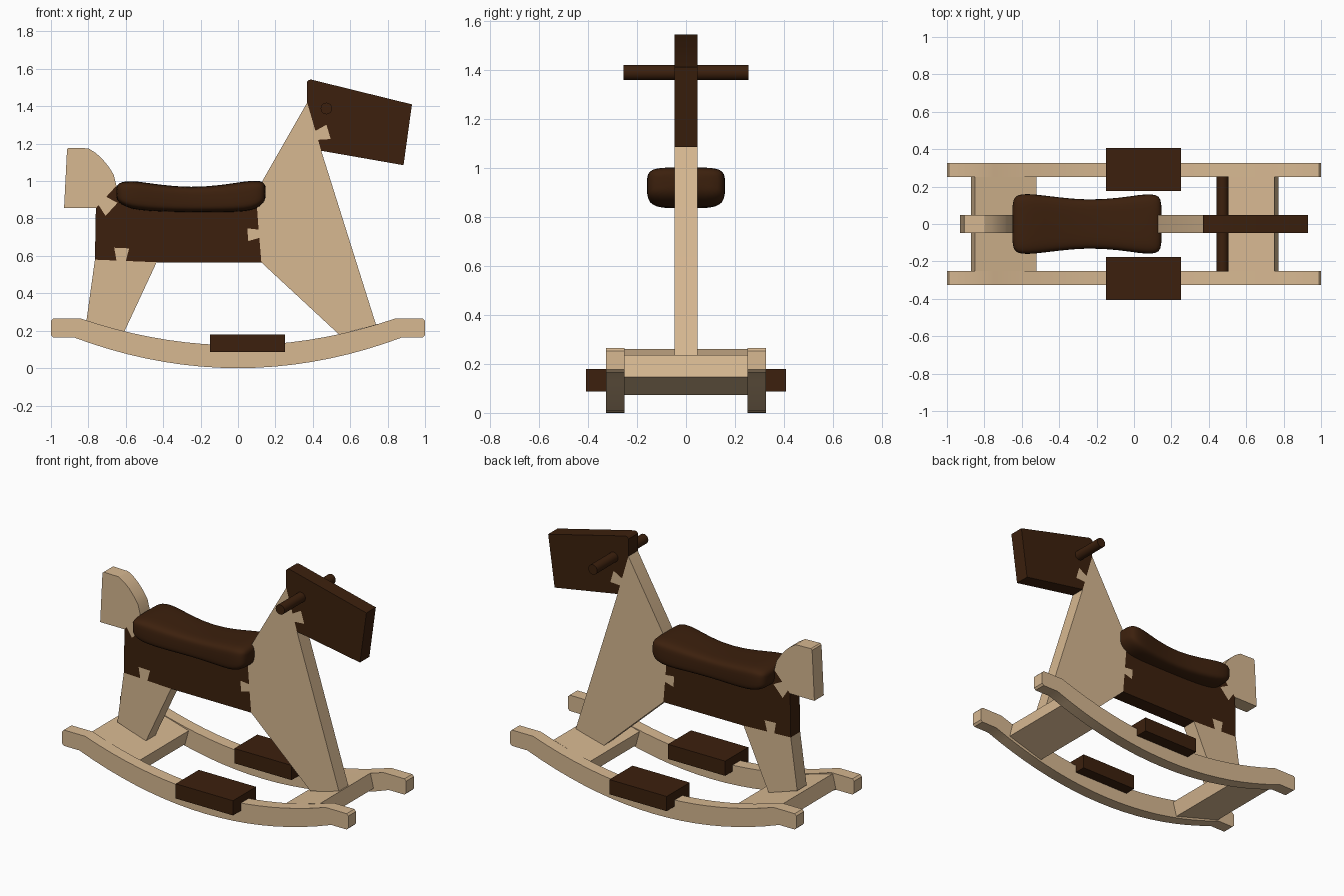
import bpy, bmesh, math
from mathutils import Vector

if "Cube" in bpy.data.objects:
    bpy.data.objects.remove(bpy.data.objects["Cube"])


def material(name, rgb):
    m = bpy.data.materials.new(name)
    m.diffuse_color = (*rgb, 1)
    m.use_nodes = True
    m.node_tree.nodes["Principled BSDF"].inputs["Base Color"].default_value = m.diffuse_color
    return m


LIGHT = material("light wood", (0.68, 0.48, 0.285))
DARK = material("dark wood", (0.045, 0.0145, 0.004))


def finish(bm, name, mat, angle=30):
    bmesh.ops.recalc_face_normals(bm, faces=bm.faces)
    me = bpy.data.meshes.new(name)
    bm.to_mesh(me)
    bm.free()
    ob = bpy.data.objects.new(name, me)
    bpy.context.collection.objects.link(ob)
    me.materials.append(mat)
    bpy.ops.object.select_all(action='DESELECT')
    ob.select_set(True)
    bpy.context.view_layer.objects.active = ob
    bpy.ops.object.shade_smooth_by_angle(angle=math.radians(angle))
    return ob


def board(name, pts, y0, y1, mat):
    """Extrude an x-z profile from y0 to y1."""
    bm = bmesh.new()
    face = bm.faces.new([bm.verts.new((x, y0, z)) for x, z in pts])
    ext = bmesh.ops.extrude_face_region(bm, geom=[face])
    for v in ext["geom"]:
        if isinstance(v, bmesh.types.BMVert):
            v.co.y = y1
    caps = [f for f in bm.faces if len(f.verts) > 4]
    bmesh.ops.triangulate(bm, faces=caps)
    return finish(bm, name, mat)


def dovetail(p, q, at, w_in, w_out, depth):
    """Joint line from p to q with a flared tab on its right-hand side."""
    p, q = Vector(p), Vector(q)
    t = (q - p).normalized()
    n = Vector((t.y, -t.x))
    c = p.lerp(q, at)
    pts = [p, c - t * w_in / 2, c - t * w_out / 2 + n * depth,
           c + t * w_out / 2 + n * depth, c + t * w_in / 2, q]
    return [tuple(v) for v in pts]


# Joint lines shared by neighbouring boards
leg_joint = dovetail((-0.435, 0.566), (-0.765, 0.58), 0.575, 0.05, 0.08, 0.068)
tail_joint = dovetail((-0.76, 0.855), (-0.65, 0.975), 0.32, 0.06, 0.095, 0.066)
chest_joint = dovetail((0.125, 0.565), (0.1, 0.86), 0.52, 0.045, 0.068, -0.06)
head_joint = dovetail((0.37, 1.42), (0.445, 1.162), 0.68, 0.05, 0.08, -0.066)

T = 0.047  # half thickness of the horse boards

# Horse body boards
board("rear_leg", [(-0.81, 0.255), (-0.61, 0.19)] + leg_joint, -T, T, LIGHT)
board("body", leg_joint[::-1] + chest_joint[:-1] + [(0.1, 0.88), (-0.6, 0.88)]
      + tail_joint[::-1], -T, T, DARK)
board("tail", [(-0.93, 0.855)] + tail_joint
      + [(-0.665, 1.035), (-0.69, 1.075), (-0.725, 1.118), (-0.76, 1.15),
         (-0.8, 1.175), (-0.905, 1.178), (-0.914, 1.17)], -T, T, LIGHT)
board("neck_and_front_leg", chest_joint + [(0.13, 1.0)] + head_joint
      + [(0.738, 0.232), (0.54, 0.18)], -T, T, LIGHT)
board("head", head_joint + [(0.885, 1.085), (0.93, 1.41), (0.39, 1.543),
                            (0.378, 1.54), (0.368, 1.53)], -T, T, DARK)

# Rockers: two arcs with flat rounded tips
N = 18
top = [(x, 0.122 + 0.143 * (x / 0.84) ** 2)
       for x in (-0.84 + 1.68 * i / N for i in range(N + 1))]
low = [(x, 0.165 * (x / 0.88) ** 2)
       for x in (0.88 - 1.76 * i / N for i in range(N + 1))]
r = 0.012
rocker = ([(-1, 0.165 + r), (-1, 0.265 - r), (-1 + r, 0.265)] + top
          + [(1 - r, 0.265), (1, 0.265 - r), (1, 0.165 + r), (1 - r, 0.165)]
          + low + [(-1 + r, 0.165)])
for side, name in ((-1, "front"), (1, "back")):
    board(name + "_rocker", rocker, side * 0.25, side * 0.327, LIGHT)
    # Foot rest straddling the rocker
    board(name + "_foot_rest", [(-0.15, 0.087), (0.25, 0.087), (0.25, 0.18), (-0.15, 0.18)],
          side * 0.177, side * 0.407, DARK)

# Cross planks between the rockers
board("front_cross_plank", [(0.5, 0.165), (0.75, 0.237), (0.772, 0.146), (0.525, 0.072)],
      -0.252, 0.252, LIGHT)
board("rear_cross_plank", [(-0.52, 0.165), (-0.85, 0.26), (-0.872, 0.17), (-0.545, 0.074)],
      -0.252, 0.252, LIGHT)

# Handle through the head
handle = [(0.473 + 0.031 * math.cos(a), 1.388 + 0.031 * math.sin(a))
          for a in (2 * math.pi * i / 24 for i in range(24))]
board("handle", handle, -0.255, 0.255, DARK)

# Padded seat: rounded sections (x, half width, bottom, top) joined along x
sections = [(-0.652, 0.11, 0.91, 0.97), (-0.638, 0.15, 0.885, 0.99),
            (-0.6, 0.161, 0.86, 1.0), (-0.54, 0.161, 0.845, 1.0),
            (-0.42, 0.145, 0.836, 0.98), (-0.25, 0.127, 0.834, 0.965),
            (-0.08, 0.139, 0.834, 0.979), (0.04, 0.159, 0.836, 1.0),
            (0.1, 0.16, 0.852, 1.003), (0.135, 0.15, 0.88, 0.997),
            (0.149, 0.115, 0.91, 0.975)]
bm = bmesh.new()
rings = []
for x, w, z0, z1 in sections:
    ring = []
    for i in range(24):
        a = 2 * math.pi * (i + 0.5) / 24
        c, s = math.cos(a), math.sin(a)
        y = math.copysign(abs(c) ** 0.42, c) * w
        z = (z0 + z1) / 2 + math.copysign(abs(s) ** 0.42, s) * (z1 - z0) / 2
        ring.append(bm.verts.new((x, y, z)))
    rings.append(ring)
for a, b in zip(rings, rings[1:]):
    for i in range(24):
        j = (i + 1) % 24
        bm.faces.new((a[i], a[j], b[j], b[i]))
bm.faces.new(rings[0])
bm.faces.new(rings[-1])
seat = finish(bm, "seat", DARK, 60)
sub = seat.modifiers.new("smooth", 'SUBSURF')
sub.levels = sub.render_levels = 1
